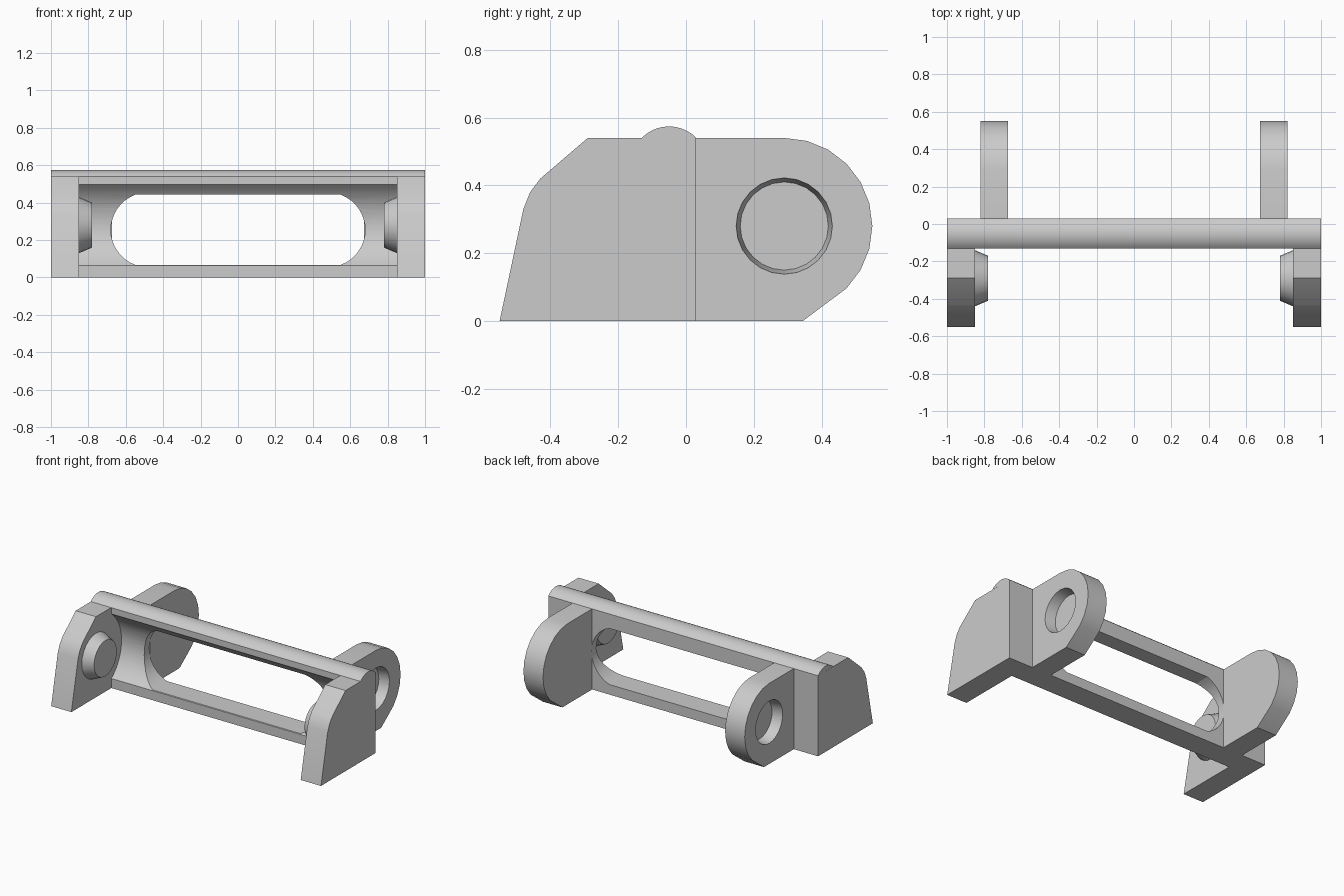
import bpy
from math import sin, cos, radians, pi

cube = bpy.data.objects.get("Cube")
if cube:
    bpy.data.objects.remove(cube, do_unlink=True)

grey = bpy.data.materials.new("plain grey")
grey.use_nodes = True
COLOUR = (0.6, 0.6, 0.6, 1)
grey.diffuse_color = COLOUR
grey.node_tree.nodes["Principled BSDF"].inputs["Base Color"].default_value = COLOUR

AXIS_Z = 0.28      # height of both pivots
PIVOT_Y = 0.29     # pivot distance in front of and behind the centre
BACK, FRONT = 0.03, -0.127
TOP = 0.54


def arc(cy, cz, r, start, end, steps):
    angles = [radians(start + (end - start) * i / steps) for i in range(steps + 1)]
    return [(cy + r * cos(a), cz + r * sin(a)) for a in angles]


def loft(name, rings):
    """Join matching rings of points and cap both ends."""
    n = len(rings[0])
    verts = [p for ring in rings for p in ring]
    faces = [tuple(range(n))[::-1], tuple(range(len(verts) - n, len(verts)))]
    for k in range(len(rings) - 1):
        for i in range(n):
            j = (i + 1) % n
            faces.append((k * n + i, k * n + j, (k + 1) * n + j, (k + 1) * n + i))
    mesh = bpy.data.meshes.new(name)
    mesh.from_pydata(verts, [], faces)
    mesh.materials.append(grey)
    obj = bpy.data.objects.new(name, mesh)
    bpy.context.collection.objects.link(obj)
    bpy.ops.object.select_all(action="DESELECT")
    obj.select_set(True)
    bpy.context.view_layer.objects.active = obj
    bpy.ops.object.mode_set(mode="EDIT")
    bpy.ops.mesh.select_all(action="SELECT")
    bpy.ops.mesh.normals_make_consistent(inside=False)
    bpy.ops.object.mode_set(mode="OBJECT")
    return obj


def along_x(name, profile, x0, x1):
    return loft(name, [[(x, y, z) for y, z in profile] for x in (x0, x1)])


def cone_x(name, y, x0, r0, x1, r1):
    return loft(name, [[(x, a, b) for a, b in arc(y, AXIS_Z, r, 0, 345, 23)]
                       for x, r in ((x0, r0), (x1, r1))])


def cut(obj, cutter):
    mod = obj.modifiers.new("cut", "BOOLEAN")
    mod.object = cutter
    mod.operation = "DIFFERENCE"
    mod.solver = "EXACT"
    bpy.context.view_layer.objects.active = obj
    bpy.ops.object.modifier_apply(modifier=mod.name)
    bpy.data.objects.remove(cutter, do_unlink=True)


def smooth(obj):
    bpy.ops.object.select_all(action="DESELECT")
    obj.select_set(True)
    bpy.context.view_layer.objects.active = obj
    bpy.ops.object.shade_smooth_by_angle(angle=radians(20))


# Cross plate with a hollow front face and a round-ended slot
hollow = arc(-PIVOT_Y, AXIS_Z, 0.271, 53, -53, 16)
plate = along_x("cross_plate", [(FRONT, 0), (BACK, 0), (BACK, TOP), (FRONT, TOP)] + hollow,
                -0.85, 0.85)
slot = arc(0.48, 0.255, 0.2, -70, 70, 16)
slot += [(-x, z) for x, z in reversed(slot)]
cut(plate, loft("slot_cutter", [[(x, y, z) for x, z in slot] for y in (-0.3, 0.2)]))

# Rounded ridge along the top
ridge = along_x("top_ridge", arc(-0.05, 0.461, 0.113, 44.5, 135.5, 10), -1, 1)
parts = [plate, ridge]

side_profile = [(-0.55, 0), (BACK, 0), (BACK, TOP), (-0.29, TOP),
                (-0.43, 0.42), (-0.46, 0.38), (-0.48, 0.33)]
ear_profile = [(BACK, 0), (0.345, 0)] + arc(PIVOT_Y, AXIS_Z, 0.26, -45, 90, 9) + [(BACK, TOP)]

for side, s in (("left", 1), ("right", -1)):
    # Side plate with a tapered pin on its inner face
    parts.append(along_x(side + "_side_plate", side_profile, s * 0.85, s))
    parts.append(cone_x(side + "_pin", -PIVOT_Y, s * 0.85, 0.15, s * 0.78, 0.12))
    # Rear ear with a tapered blind socket in its outer face
    ear = along_x(side + "_ear", ear_profile, s * 0.675, s * 0.82)
    cut(ear, cone_x("socket_cutter", PIVOT_Y, s * 0.82, 0.142, s * 0.75, 0.13))
    parts.append(ear)

for part in parts:
    smooth(part)
